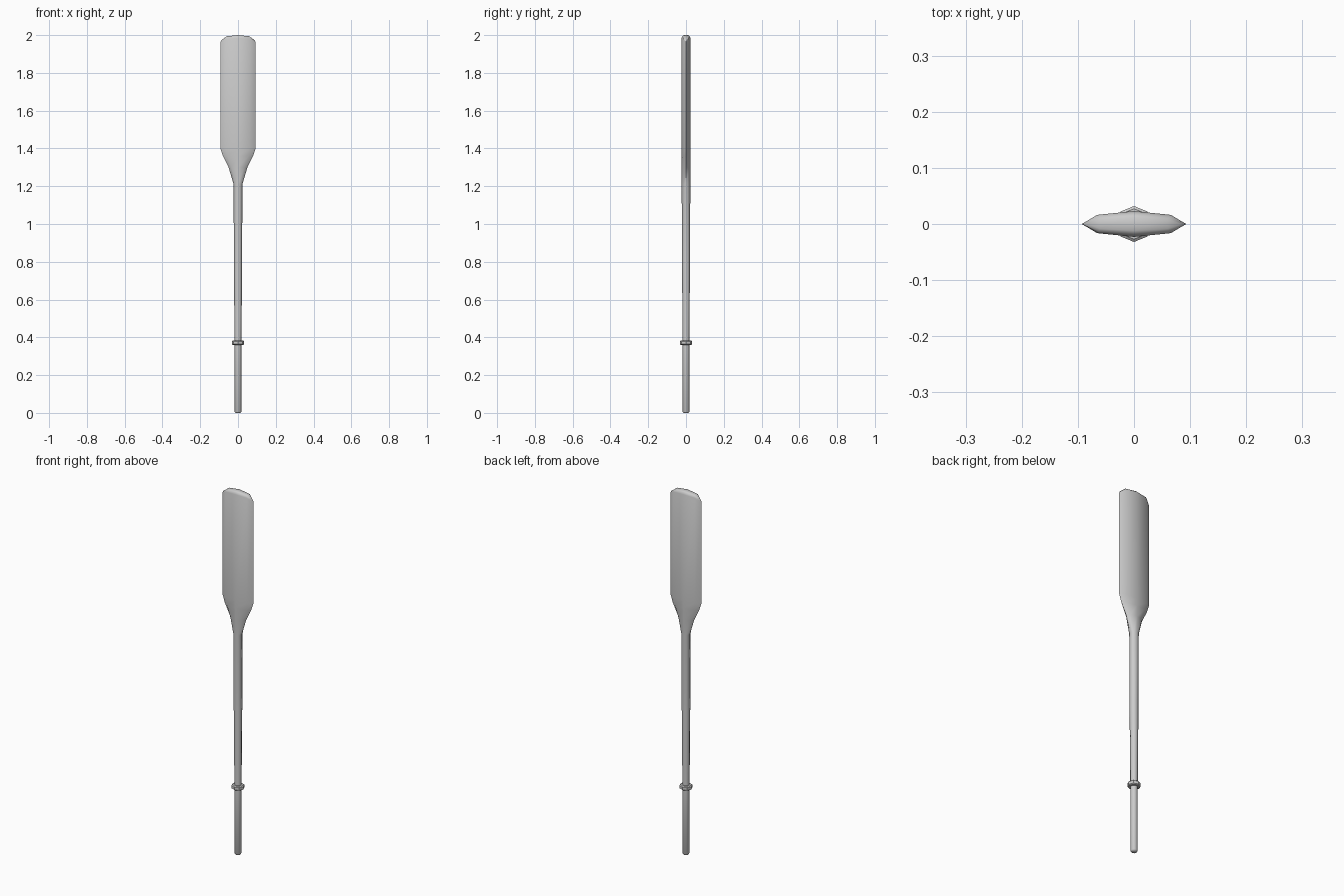
import bpy, bmesh, math

if "Cube" in bpy.data.objects:
    bpy.data.objects.remove(bpy.data.objects["Cube"])


def loft(name, rings, sides=8, angle=40):
    """Skin stacked elliptical rings (x radius, y radius, z at centre, drop at the x tips)."""
    bm = bmesh.new()
    loops = []
    for rx, ry, z, drop in rings:
        loop = []
        for i in range(sides):
            a = 2 * math.pi * i / sides
            c = math.cos(a)
            loop.append(bm.verts.new((rx * c, ry * math.sin(a), z - drop * c ** 4)))
        loops.append(loop)
    for a, b in zip(loops, loops[1:]):
        for i in range(sides):
            j = (i + 1) % sides
            bm.faces.new((a[i], a[j], b[j], b[i]))
    bm.faces.new(loops[0][::-1])
    # crown closed with strips across the width
    t, n = loops[-1], sides // 2
    bm.faces.new((t[0], t[1], t[-1]))
    for i in range(1, n - 1):
        bm.faces.new((t[i], t[i + 1], t[-i - 1], t[-i]))
    bm.faces.new((t[n - 1], t[n], t[n + 1]))
    bmesh.ops.recalc_face_normals(bm, faces=bm.faces[:])
    me = bpy.data.meshes.new(name)
    bm.to_mesh(me)
    bm.free()
    ob = bpy.data.objects.new(name, me)
    bpy.context.collection.objects.link(ob)
    bpy.ops.object.select_all(action='DESELECT')
    ob.select_set(True)
    bpy.context.view_layer.objects.active = ob
    bpy.ops.object.shade_smooth_by_angle(angle=math.radians(angle))
    return ob


# handle, shaft and flattened blade as one tapering body
loft("oar_body", [
    (0.014, 0.014, 0.0, 0),
    (0.018, 0.018, 0.006, 0),
    (0.018, 0.018, 0.37, 0),
    (0.022, 0.021, 0.8, 0),
    (0.023, 0.023, 1.21, 0),
    (0.050, 0.023, 1.30, 0),
    (0.080, 0.023, 1.36, 0),
    (0.093, 0.023, 1.40, 0),
    (0.093, 0.023, 1.985, 0.022),
    (0.090, 0.019, 1.995, 0.025),
    (0.085, 0.012, 2.0, 0.025),
], angle=60)

# raised collar above the grip
loft("collar", [
    (0.028, 0.027, 0.36, 0),
    (0.033, 0.032, 0.364, 0),
    (0.033, 0.032, 0.379, 0),
    (0.028, 0.027, 0.383, 0),
])
